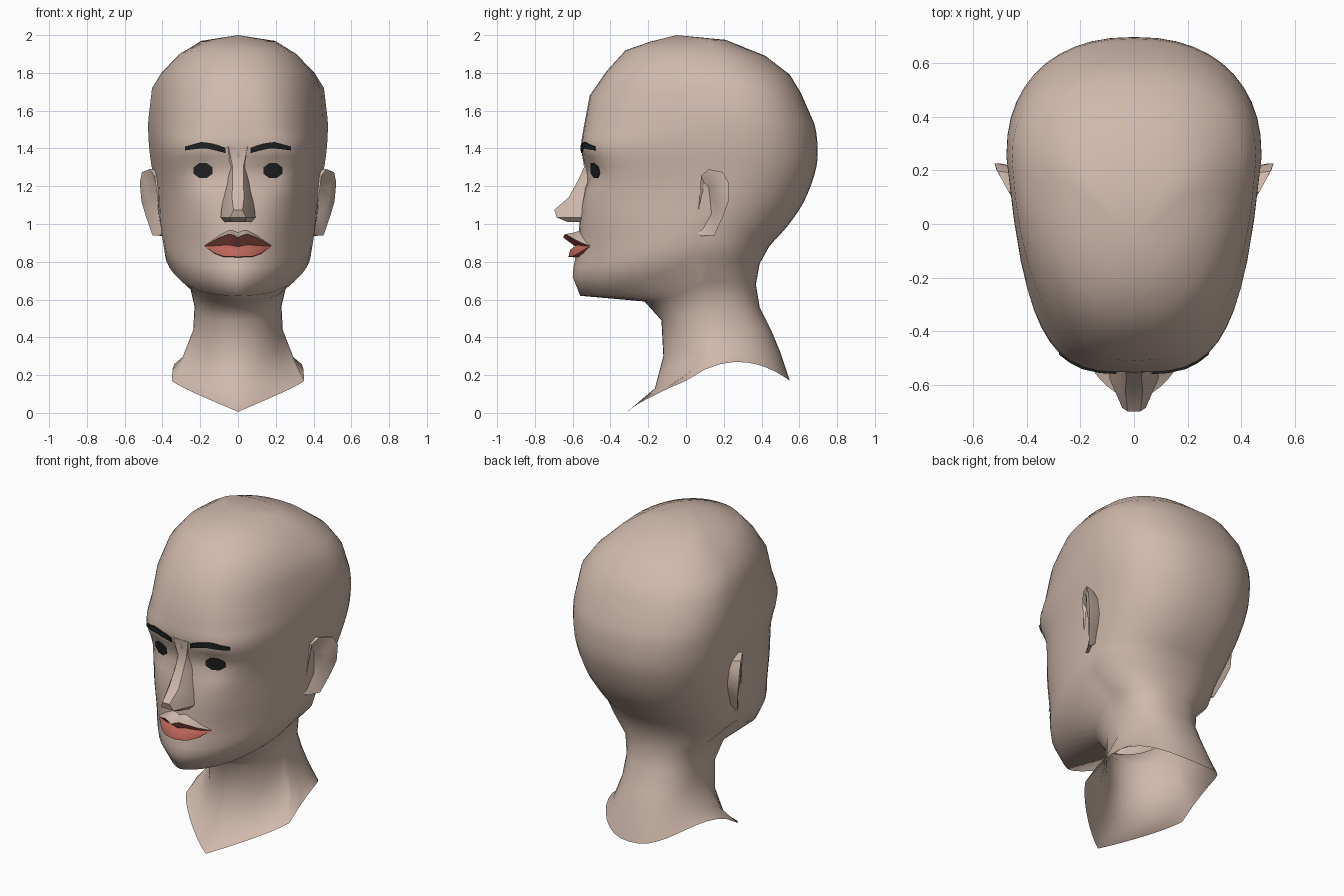
import bpy, bmesh, math
from mathutils import Vector
from mathutils.bvhtree import BVHTree

if "Cube" in bpy.data.objects:
    bpy.data.objects.remove(bpy.data.objects["Cube"])


def material(name, rgb):
    m = bpy.data.materials.new(name)
    m.diffuse_color = (*rgb, 1)
    m.use_nodes = True
    m.node_tree.nodes["Principled BSDF"].inputs["Base Color"].default_value = m.diffuse_color
    return m


SKIN = material("skin", (0.63, 0.485, 0.41))
LIP = material("lip_red", (0.50, 0.13, 0.10))
BROW = material("brow_black", (0.012, 0.016, 0.017))
EYE = material("eye_black", (0.017, 0.017, 0.019))


def finish(name, bm, mat, angle=40, recalc=True):
    """Turn a bmesh into a smooth-shaded object."""
    if recalc:
        bmesh.ops.recalc_face_normals(bm, faces=bm.faces[:])
    me = bpy.data.meshes.new(name)
    bm.to_mesh(me)
    bm.free()
    me.materials.append(mat)
    ob = bpy.data.objects.new(name, me)
    bpy.context.collection.objects.link(ob)
    bpy.ops.object.select_all(action='DESELECT')
    ob.select_set(True)
    bpy.context.view_layer.objects.active = ob
    bpy.ops.object.shade_smooth_by_angle(angle=math.radians(angle))
    return ob


def skin_rows(bm, rows, closed):
    """Bridge rows of points with quads and return the vertex rows."""
    vs = [[bm.verts.new(p) for p in r] for r in rows]
    n = len(rows[0])
    for a, b in zip(vs, vs[1:]):
        for i in range(n if closed else n - 1):
            j = (i + 1) % n
            bm.faces.new((a[i], a[j], b[j], b[i]))
    return vs


def face_front(bm):
    """Make an open sheet face the front."""
    bm.normal_update()
    if sum(f.normal.y * f.calc_area() for f in bm.faces) > 0:
        bmesh.ops.reverse_faces(bm, faces=bm.faces[:])


# Head and neck rings, bottom to top:
# front y, front z, side y, side z, half width, back y, back z, front squareness
RINGS = [
    (-.31, .005, .00, .17, .35, .55, .17, 1.2),
    (-.165, .13, .10, .29, .295, .50, .32, 1.7),
    (-.12, .30, .15, .44, .237, .45, .44, 2.0),
    (-.13, .49, .15, .57, .23, .39, .56, 2.0),
    (-.22, .59, .13, .70, .26, .37, .68, 1.9),
    (-.56, .62, .05, .83, .385, .39, .79, 1.5),
    (-.60, .72, .07, .93, .40, .44, .88, 1.75),
    (-.575, .88, .10, 1.02, .415, .53, .98, 2.05),
    (-.56, 1.05, .18, 1.13, .43, .62, 1.11, 2.6),
    (-.535, 1.25, .24, 1.26, .45, .68, 1.26, 3.3),
    (-.555, 1.40, .25, 1.40, .47, .697, 1.38, 3.6),
    (-.54, 1.52, .25, 1.55, .475, .68, 1.53, 3.0),
    (-.51, 1.68, .24, 1.72, .455, .61, 1.69, 2.6),
    (-.42, 1.81, .18, 1.80, .405, .55, 1.79, 2.3),
    (-.32, 1.92, .13, 1.89, .315, .42, 1.89, 2.2),
    (-.19, 1.965, .10, 1.967, .20, .21, 1.975, 2.0),
]
SEGS = 44


def blend(i, t):
    """Catmull-Rom blend between ring i and ring i + 1."""
    p = [RINGS[min(max(i + k, 0), len(RINGS) - 1)] for k in (-1, 0, 1, 2)]
    return [.5 * (2 * b + (c - a) * t + (2 * a - 5 * b + 4 * c - d) * t * t
                  + (3 * b - a - 3 * c + d) * t ** 3) for a, b, c, d in zip(*p)]


def ring_points(r):
    yf, zf, ys, zs, w, yb, zb, nf = r
    taper = .18 * min(1, max(0, (zf - .75) / .4)) * min(1, max(0, (1.85 - zf) / .25))
    pts = []
    for k in range(SEGS):
        t = 2 * math.pi * k / SEGS
        s, c = math.sin(t), math.cos(t)
        n = nf if c > 0 else 2.3
        x = math.copysign(w * abs(s) ** (2 / n), s)
        q = abs(c) ** (2 / n)
        if c > 0:
            x *= 1 - taper * q
            y = ys + (yf - ys) * q
            z = zf + (zs - zf) * (1 - q) ** (.8 if zf < .1 else 1.6)
        else:
            y, z = ys + (yb - ys) * q, zs + (zb - zs) * q
            if zf < .1:                       # shoulder rise at the open base
                z += .4 * q * (1 - q)
        if y < -.2 and z > 1:                 # eye sockets
            y += .045 * math.exp(-((abs(x) - .18) / .10) ** 2 - ((z - 1.28) / .075) ** 2)
        pts.append((x, y, z))
    return pts


# Finer rings only across the face
rows = []
for i in range(len(RINGS) - 1):
    steps = 3 if 6 <= i <= 10 else 1
    rows += [ring_points(blend(i, k / steps)) for k in range(steps)]
rows.append(ring_points(RINGS[-1]))
bm = bmesh.new()
vs = skin_rows(bm, rows, True)
crown = bm.verts.new((0, -.05, 2.0))
for i in range(SEGS):
    bm.faces.new((vs[-1][i], vs[-1][(i + 1) % SEGS], crown))
bm.normal_update()
tree = BVHTree.FromBMesh(bm)
finish("head_and_neck", bm, SKIN, 70)


def face_y(x, z):
    """Depth of the face surface seen from the front."""
    hit = tree.ray_cast(Vector((x, -2, z)), Vector((0, 1, 0)))[0]
    return hit.y if hit else -.5


# Nose: z, ridge y, ridge half width, side y, side half width
NOSE = [(1.41, -.556, .05, -.535, .075), (1.30, -.540, .028, -.50, .052),
        (1.23, -.572, .028, -.51, .062), (1.14, -.622, .032, -.535, .078),
        (1.075, -.698, .024, -.565, .088), (1.035, -.685, .044, -.575, .092),
        (1.01, -.625, .038, -.57, .070)]
bm = bmesh.new()
vs = skin_rows(bm, [[(-b, -.45, z), (-b, ys, z), (-r, yr, z), (r, yr, z), (b, ys, z), (b, -.45, z)]
                    for z, yr, r, ys, b in NOSE], False)
bm.faces.new(vs[0])
bm.faces.new(vs[-1])
finish("nose", bm, SKIN, 35)


def lerp(pts, x):
    """Piecewise linear value at x."""
    for (x0, z0), (x1, z1) in zip(pts, pts[1:]):
        if x <= x1:
            return z0 + (z1 - z0) * (x - x0) / (x1 - x0)
    return pts[-1][1]


def strip(name, mat, xs, low, high, lift):
    """Thin raised band on the face between two outlines, with closing edges."""
    cols = []
    for x in xs:
        a, b = lerp(low, x), lerp(high, x)
        cols.append([(x, face_y(x, a) + .01, a), (x, face_y(x, a) - lift, a),
                     (x, face_y(x, b) - lift, b), (x, face_y(x, b) + .01, b)])
    bm = bmesh.new()
    vs = skin_rows(bm, cols, False)
    bm.faces.new(vs[0])
    bm.faces.new(vs[-1])
    return finish(name, bm, mat)


# Eyebrows and eyes
for side, s in (("left", -1), ("right", 1)):
    def flip(pts):
        return sorted((s * x, z) for x, z in pts)
    strip(side + "_eyebrow", BROW, sorted(s * (.065 + .0215 * i) for i in range(11)),
          flip([(.065, 1.375), (.12, 1.39), (.18, 1.402), (.28, 1.39)]),
          flip([(.065, 1.403), (.12, 1.423), (.19, 1.435), (.28, 1.41)]), .008)
    bm = bmesh.new()
    rim = []
    for k in range(8):
        a = math.pi * (k + .5) / 4
        rim.append((s * .185 + .055 * math.cos(a), 1.283 + .042 * math.sin(a)))
    vs = skin_rows(bm, [[(x, face_y(x, z) + .01, z) for x, z in rim],
                        [(x, face_y(x, z) - .006, z) for x, z in rim]], True)
    tip = bm.verts.new((s * .185, face_y(s * .185, 1.283) - .014, 1.283))
    for i in range(8):
        bm.faces.new((vs[1][i], vs[1][(i + 1) % 8], tip))
    finish(side + "_eye", bm, EYE)

# Lips: the upper one overhangs, the lower one rolls outward
xs = [-.175 + .025 * i for i in range(15)]
TOP = [(0, .928), (.04, .95), (.10, .928), (.176, .885)]
SEAM = [(0, .88), (.05, .89), (.10, .886), (.176, .882)]
LOW = [(0, .82), (.075, .822), (.12, .838), (.176, .88)]
upper, lower = [], []
for x in xs:
    u = abs(x)
    t, m, l = lerp(TOP, u), lerp(SEAM, u), lerp(LOW, u)
    k = max(0, 1 - (u / .178) ** 2)
    f = face_y(x, m)
    upper.append([(x, f - .072 * k - .003, t), (x, f - .04 * k - .002, (t + m) / 2),
                  (x, f - .008 * k - .001, m)])
    lower.append([(x, f - .008 * k - .001, m), (x, f - .036 * k - .003, m * .7 + l * .3),
                  (x, f - .044 * k - .003, l * .9 + m * .1), (x, f + .03, l)])
for name, part in (("upper_lip", upper), ("lower_lip", lower)):
    bm = bmesh.new()
    skin_rows(bm, part, False)
    face_front(bm)
    finish(name, bm, LIP, 50, recalc=False)

# Skin ledge above the upper lip
ledge = []
for (x, y, z), *_ in upper:
    rise = .028 * max(.1, 1 - abs(x) / .18)
    back = face_y(x, z + rise)
    ledge.append([(x, y, z), (x, y * .35 + back * .65, z + rise * .45), (x, back + .004, z + rise)])
bm = bmesh.new()
skin_rows(bm, ledge, False)
face_front(bm)
finish("upper_lip_ledge", bm, SKIN, 60, recalc=False)

# Ears: outline as (y, z), dished on the outside, tapering into the skull
EAR = [(.055, .955), (.08, .937), (.15, .94), (.20, 1.05), (.225, 1.12), (.225, 1.22),
       (.195, 1.275), (.12, 1.29), (.08, 1.255), (.07, 1.12)]
for side, s in (("left", -1), ("right", 1)):
    def loop(scale, dx, flat=1.0):
        return [(s * (.43 + flat * (.56 * (y - .06) - .09 * (1.29 - z)) + dx),
                 .13 + (y - .13) * scale, 1.13 + (z - 1.13) * scale) for y, z in EAR]
    bm = bmesh.new()
    vs = skin_rows(bm, [loop(.75, -.05, 0), loop(1, -.012), loop(1, .004),
                        loop(.75, -.004), loop(.4, -.025)], True)
    bm.faces.new(vs[-1])
    finish(side + "_ear", bm, SKIN, 35)
